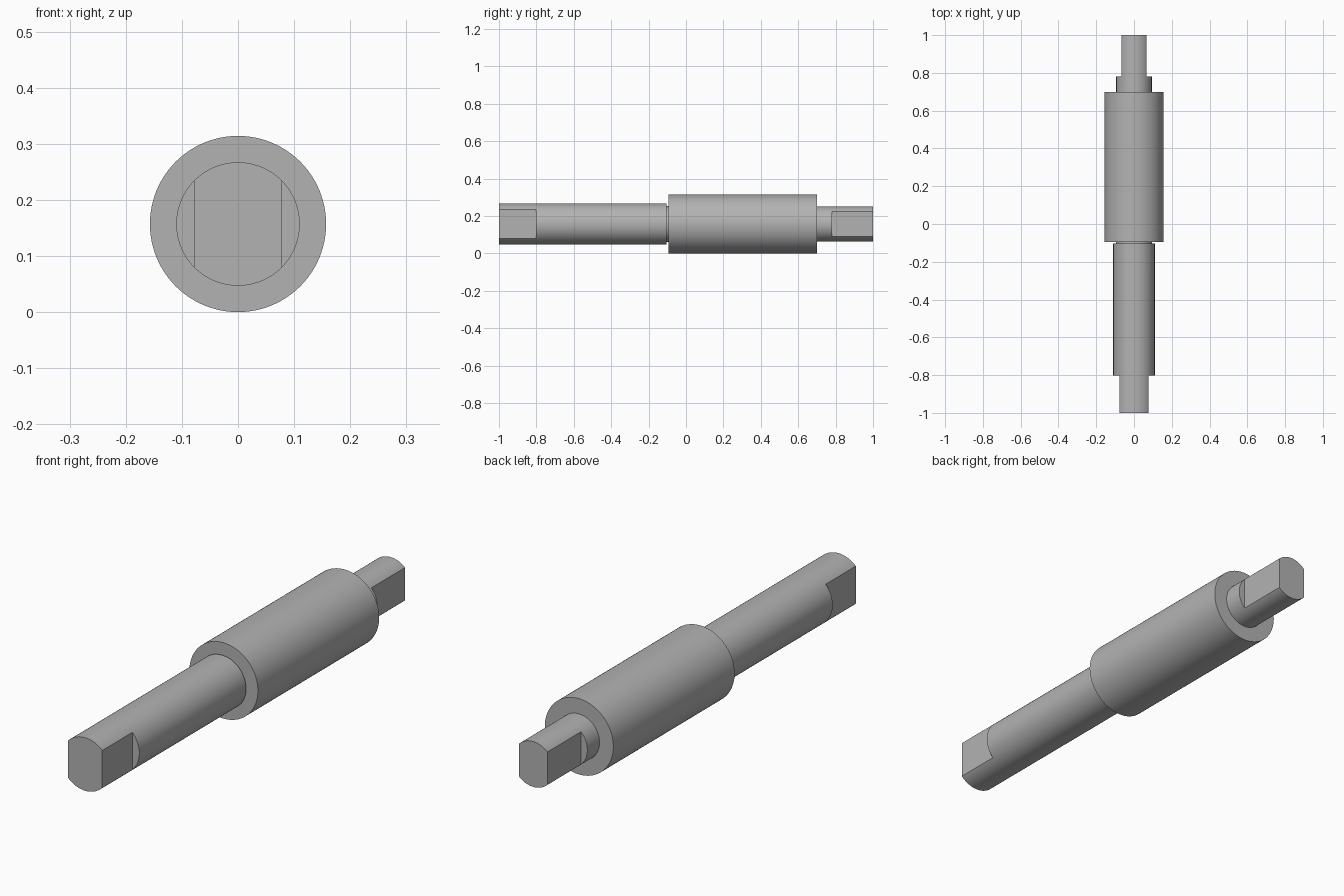
import bpy, bmesh, math
from mathutils import Matrix, Vector

cube = bpy.data.objects.get("Cube")
if cube:
    bpy.data.objects.remove(cube, do_unlink=True)

AXIS_Z = 0.157

steel = bpy.data.materials.new("grey_steel")
steel.use_nodes = True
GREY = (0.45, 0.45, 0.45, 1)
steel.diffuse_color = GREY
steel.node_tree.nodes["Principled BSDF"].inputs["Base Color"].default_value = GREY


def make_object(name, bm):
    bmesh.ops.recalc_face_normals(bm, faces=bm.faces)
    mesh = bpy.data.meshes.new(name)
    bm.to_mesh(mesh)
    bm.free()
    obj = bpy.data.objects.new(name, mesh)
    bpy.context.collection.objects.link(obj)
    return obj


def lathe(name, profile, sides=96):
    """Revolve (y, radius) points around the shaft axis."""
    bm = bmesh.new()
    centre = Vector((0, 0, AXIS_Z))
    verts = [bm.verts.new((0, y, AXIS_Z + r)) for y, r in profile]
    edges = [bm.edges.new(pair) for pair in zip(verts, verts[1:])]
    bmesh.ops.spin(bm, geom=verts + edges, cent=centre, axis=(0, 1, 0),
                   angle=math.tau, steps=sides, use_duplicate=False)
    bmesh.ops.remove_doubles(bm, verts=bm.verts, dist=1e-5)
    bmesh.ops.holes_fill(bm, edges=[e for e in bm.edges if e.is_boundary])
    return make_object(name, bm)


def flat_cutter(name, half_width, y0, y1):
    """Pair of blocks that mill parallel flats on both sides."""
    bm = bmesh.new()
    for side in (-1, 1):
        place = Matrix.Translation((side * (half_width + 0.1), (y0 + y1) / 2, AXIS_Z))
        size = Matrix.Diagonal((0.2, y1 - y0, 0.6, 1))
        bmesh.ops.create_cube(bm, size=1, matrix=place @ size)
    return make_object(name, bm)


# Stepped shaft: front journal, relief groove, thick body, rear journal
shaft = lathe("stepped_shaft", [
    (-1, 0.11), (-0.104, 0.11),
    (-0.104, 0.096), (-0.094, 0.096),
    (-0.094, 0.157), (0.7, 0.157),
    (0.7, 0.094), (1, 0.094),
])
shaft.data.materials.append(steel)
bpy.context.view_layer.objects.active = shaft
shaft.select_set(True)

# Parallel flats at both ends
for cutter in (flat_cutter("front_flats_cutter", 0.078, -1.1, -0.803),
               flat_cutter("rear_flats_cutter", 0.065, 0.78, 1.1)):
    cut = shaft.modifiers.new("flats", "BOOLEAN")
    cut.operation = "DIFFERENCE"
    cut.solver = "EXACT"
    cut.object = cutter
    bpy.ops.object.modifier_apply(modifier=cut.name)
    bpy.data.objects.remove(cutter, do_unlink=True)

bpy.ops.object.shade_smooth_by_angle(angle=math.radians(30))
